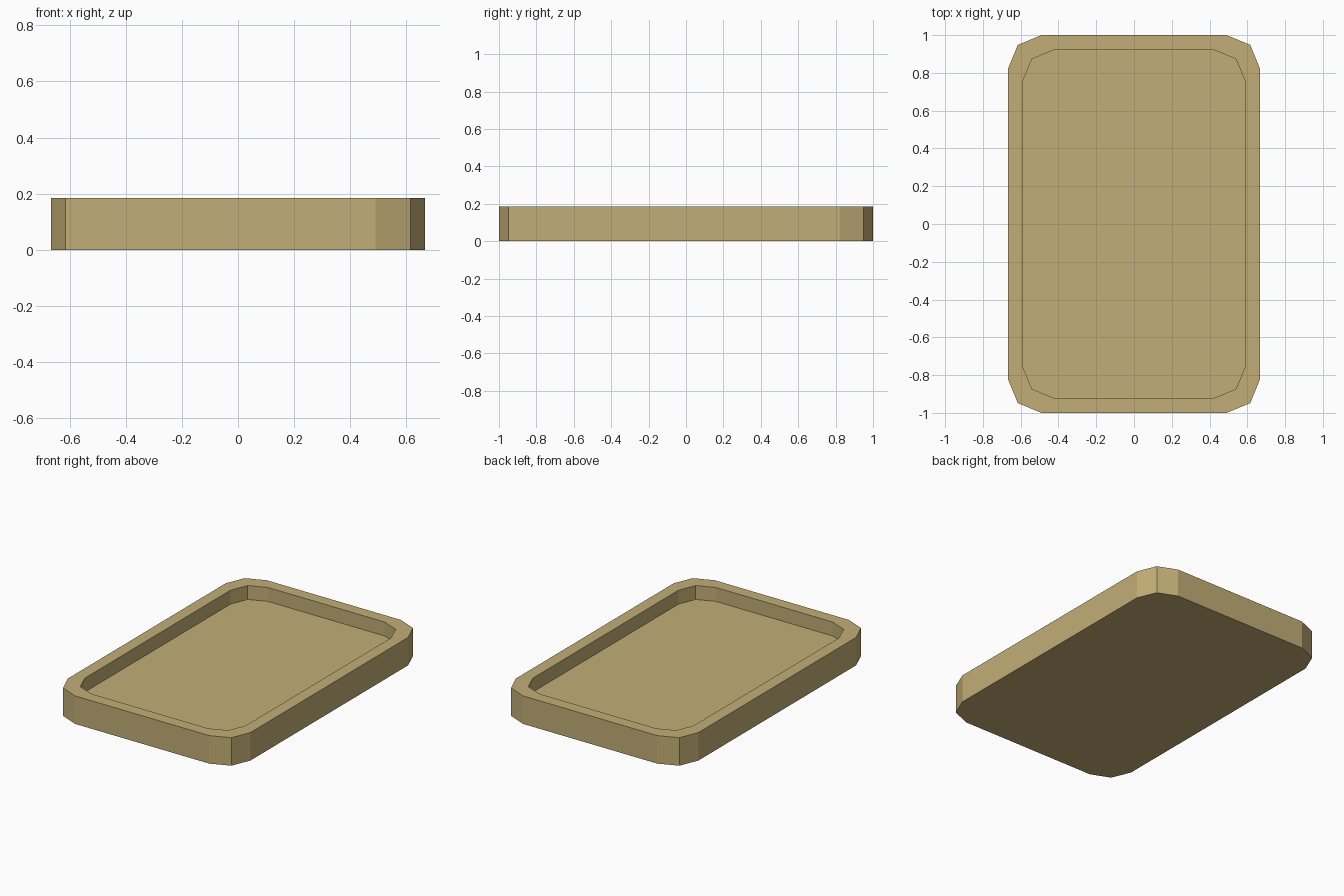
import bpy, bmesh, math

if "Cube" in bpy.data.objects:
    bpy.data.objects.remove(bpy.data.objects["Cube"])

HEIGHT, FLOOR = 0.185, 0.093

tan = bpy.data.materials.new("tan")
tan.diffuse_color = (0.54, 0.42, 0.18, 1)
tan.use_nodes = True
tan.node_tree.nodes["Principled BSDF"].inputs["Base Color"].default_value = tan.diffuse_color


def rounded_rect(half_x, half_y, radius, segments=2):
    """Counter-clockwise outline with faceted round corners."""
    points = []
    for i, (sx, sy) in enumerate([(1, 1), (-1, 1), (-1, -1), (1, -1)]):
        for k in range(segments + 1):
            a = math.pi / 2 * (i + k / segments)
            points.append((sx * (half_x - radius) + radius * math.cos(a),
                           sy * (half_y - radius) + radius * math.sin(a)))
    return points


bm = bmesh.new()


def ring(outline, z):
    return [bm.verts.new((x, y, z)) for x, y in outline]


outer = rounded_rect(0.667, 1.0, 0.177)
inner = rounded_rect(0.587, 0.92, 0.16)

# Outer wall, rim and recess wall, then underside and tray floor
rings = [ring(outer, 0), ring(outer, HEIGHT), ring(inner, HEIGHT), ring(inner, FLOOR)]
for a, b in zip(rings, rings[1:]):
    for i in range(len(a)):
        j = (i + 1) % len(a)
        bm.faces.new((a[i], a[j], b[j], b[i]))
bm.faces.new(rings[0][::-1])
bm.faces.new(rings[-1])

mesh = bpy.data.meshes.new("tray")
bm.to_mesh(mesh)
bm.free()
mesh.materials.append(tan)
bpy.context.collection.objects.link(bpy.data.objects.new("tray", mesh))
